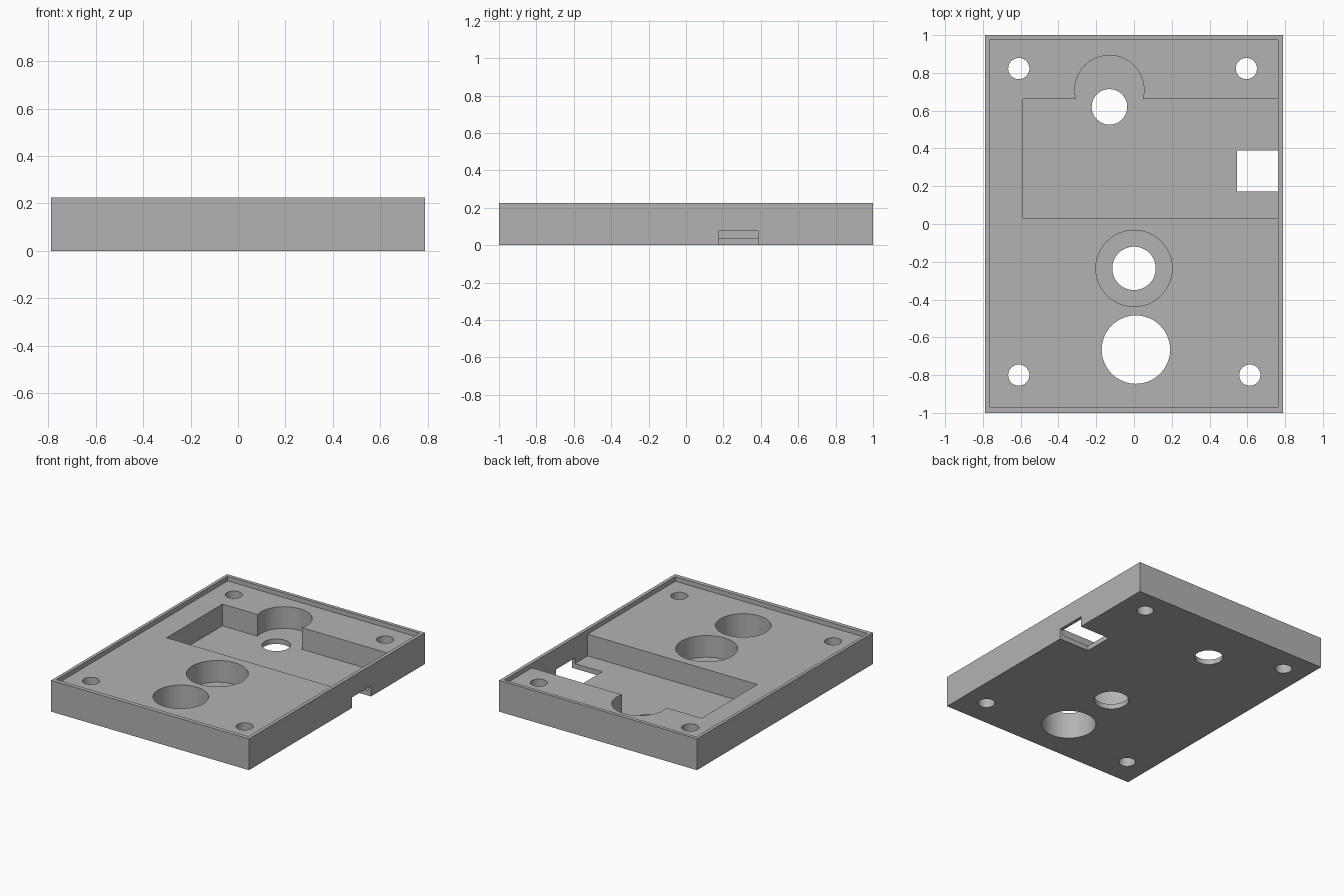
import bpy
import math

if "Cube" in bpy.data.objects:
    bpy.data.objects.remove(bpy.data.objects["Cube"], do_unlink=True)

# Plain grey plastic
grey = bpy.data.materials.new("plain_grey")
grey.use_nodes = True
colour = (0.45, 0.45, 0.45, 1)
grey.diffuse_color = colour
grey.node_tree.nodes["Principled BSDF"].inputs["Base Color"].default_value = colour

HALF_X, TOP = 0.7875, 0.225
LEDGE, FLOOR = 0.192, 0.036      # recessed deck and pocket floor heights
ABOVE, BELOW = 0.4, -0.2         # how far cutters reach past the plate


def box(name, x0, x1, y0, y1, z0, z1):
    bpy.ops.mesh.primitive_cube_add(size=1)
    ob = bpy.context.object
    ob.name = name
    for v in ob.data.vertices:
        v.co = (x1 if v.co.x > 0 else x0,
                y1 if v.co.y > 0 else y0,
                z1 if v.co.z > 0 else z0)
    ob.data.materials.append(grey)
    return ob


def cylinder(name, x, y, radius, z0=BELOW):
    bpy.ops.mesh.primitive_cylinder_add(
        vertices=48, radius=radius, depth=ABOVE - z0,
        location=(x, y, (ABOVE + z0) / 2))
    ob = bpy.context.object
    ob.name = name
    ob.data.materials.append(grey)
    return ob


def cut(target, cutter):
    cutter.hide_render = True
    mod = target.modifiers.new(cutter.name, 'BOOLEAN')
    mod.operation = 'DIFFERENCE'
    mod.solver = 'EXACT'
    mod.object = cutter
    bpy.context.view_layer.objects.active = target
    bpy.ops.object.modifier_apply(modifier=mod.name)
    bpy.data.objects.remove(cutter, do_unlink=True)


# Solid plate
plate = box("enclosure_plate", -HALF_X, HALF_X, -1, 1, 0, TOP)

# Shallow deck inside a thin rim, then the deep pocket against the left rim
cut(plate, box("deck_recess", -0.765, 0.763, -0.97, 0.975, LEDGE, ABOVE))
cut(plate, box("deep_pocket", -0.588, 0.763, 0.028, 0.662, FLOOR, ABOVE))

# Round bay on the pocket and the stepped round socket
cut(plate, cylinder("round_bay", -0.13, 0.71, 0.183, FLOOR))
cut(plate, cylinder("socket_bore", 0, -0.235, 0.202, FLOOR))

# Through holes
cut(plate, cylinder("bay_hole", -0.13, 0.62, 0.094))
cut(plate, cylinder("socket_hole", 0, -0.235, 0.115))
cut(plate, cylinder("large_hole", 0.01, -0.665, 0.181))

# Corner screw holes
for x, y in ((-0.61, 0.823), (0.595, 0.823), (-0.61, -0.8), (0.613, -0.8)):
    cut(plate, cylinder("screw_hole", x, y, 0.056))

# Connector notch through the side wall and pocket floor
cut(plate, box("side_notch", 0.545, 1, 0.173, 0.388, BELOW, 0.076))

# Smooth bores, crisp edges
bpy.ops.object.select_all(action='DESELECT')
plate.select_set(True)
bpy.context.view_layer.objects.active = plate
bpy.ops.object.shade_smooth_by_angle(angle=math.radians(30))
